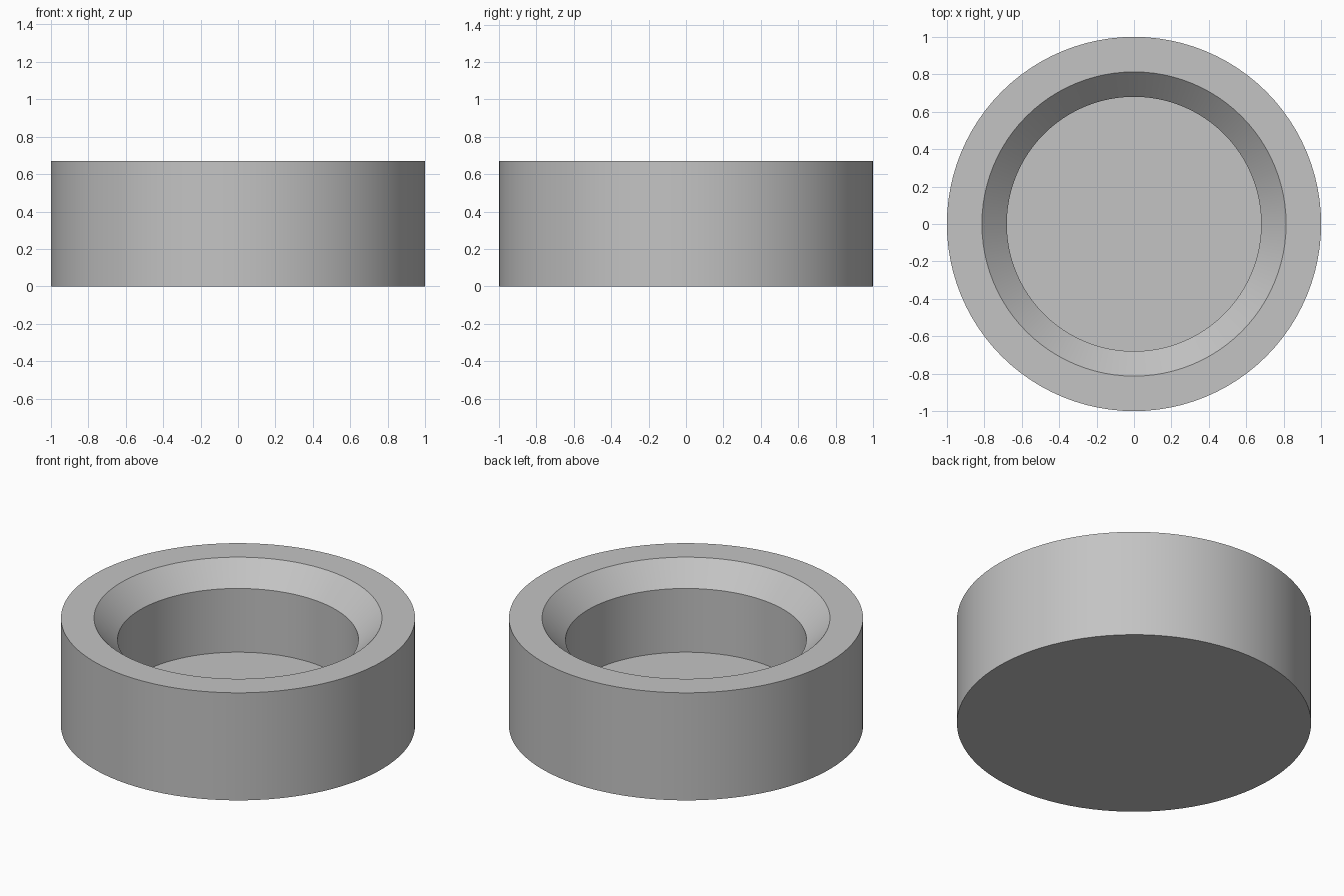
import bpy, bmesh, math

cube = bpy.data.objects.get("Cube")
if cube:
    bpy.data.objects.remove(cube, do_unlink=True)

SEGMENTS = 96
HEIGHT = 0.67
OUTER_R = 1.0
RIM_R = 0.813      # top of the bevelled mouth
BORE_R = 0.68      # straight inner wall
BEVEL_Z = 0.537
FLOOR_Z = 0.14

# Plain grey material
grey = bpy.data.materials.new("plain_grey")
grey.use_nodes = True
colour = (0.55, 0.55, 0.55, 1)
grey.diffuse_color = colour
grey.node_tree.nodes["Principled BSDF"].inputs["Base Color"].default_value = colour

# Half cross-section from the outer base, over the rim, to the recess floor
profile = [(OUTER_R, 0), (OUTER_R, HEIGHT), (RIM_R, HEIGHT),
           (BORE_R, BEVEL_Z), (BORE_R, FLOOR_Z)]

bm = bmesh.new()
rings = []
for radius, z in profile:
    rings.append([bm.verts.new((radius * math.cos(a), radius * math.sin(a), z))
                  for a in (math.tau * i / SEGMENTS for i in range(SEGMENTS))])

# Walls, rim and bevel
for low, high in zip(rings, rings[1:]):
    for i in range(SEGMENTS):
        j = (i + 1) % SEGMENTS
        bm.faces.new((low[i], low[j], high[j], high[i]))

# Underside and recess floor
bm.faces.new(rings[0][::-1])
bm.faces.new(rings[-1])
bmesh.ops.recalc_face_normals(bm, faces=bm.faces)

mesh = bpy.data.meshes.new("round_dish")
bm.to_mesh(mesh)
bm.free()
mesh.materials.append(grey)
dish = bpy.data.objects.new("round_dish", mesh)
bpy.context.collection.objects.link(dish)

# Smooth curved walls, crisp rim edges
bpy.context.view_layer.objects.active = dish
dish.select_set(True)
bpy.ops.object.shade_smooth_by_angle(angle=math.radians(30))
